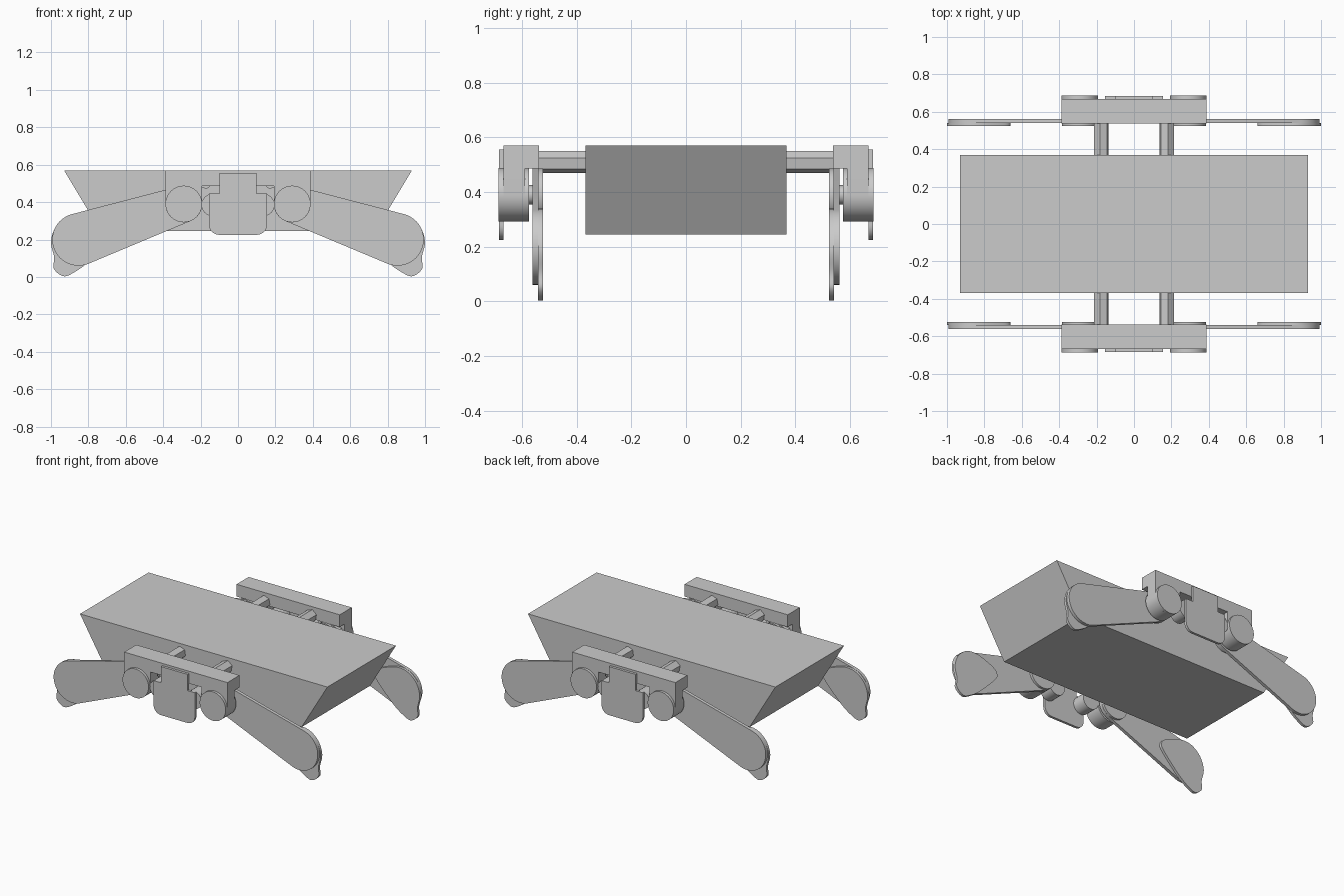
import bpy, bmesh, math

if "Cube" in bpy.data.objects:
    bpy.data.objects.remove(bpy.data.objects["Cube"])

grey = bpy.data.materials.new("plain_grey")
grey.diffuse_color = (0.6, 0.6, 0.6, 1)
grey.use_nodes = True
grey.node_tree.nodes["Principled BSDF"].inputs["Base Color"].default_value = grey.diffuse_color


def prism(name, pts, y0, y1, smooth=True):
    """Extrude an (x, z) outline along y."""
    bm = bmesh.new()
    a = [bm.verts.new((x, y0, z)) for x, z in pts]
    b = [bm.verts.new((x, y1, z)) for x, z in pts]
    bm.faces.new(a)
    bm.faces.new(b[::-1])
    n = len(pts)
    for i in range(n):
        bm.faces.new((a[i], b[i], b[(i + 1) % n], a[(i + 1) % n]))
    bmesh.ops.recalc_face_normals(bm, faces=bm.faces)
    me = bpy.data.meshes.new(name)
    bm.to_mesh(me)
    bm.free()
    me.materials.append(grey)
    ob = bpy.data.objects.new(name, me)
    bpy.context.collection.objects.link(ob)
    if smooth:
        bpy.ops.object.select_all(action='DESELECT')
        ob.select_set(True)
        bpy.context.view_layer.objects.active = ob
        bpy.ops.object.shade_smooth_by_angle(angle=math.radians(30))
    return ob


def arc(cx, cz, r, a0, a1, n):
    """Points along an arc, angles in degrees."""
    return [(cx + r * math.cos(math.radians(a0 + (a1 - a0) * i / n)),
             cz + r * math.sin(math.radians(a0 + (a1 - a0) * i / n))) for i in range(n + 1)]


def circle(cx, cz, r, n=40, start=0):
    return arc(cx, cz, r, start, start + 360, n)[:-1]


def taper(c0, r0, c1, r1):
    """Outline around two circles joined by tangents."""
    dx, dz = c1[0] - c0[0], c1[1] - c0[1]
    axis = math.degrees(math.atan2(dz, dx))
    t = math.degrees(math.acos((r0 - r1) / math.hypot(dx, dz)))
    return (arc(*c1, r1, axis - t, axis + t, 24)
            + arc(*c0, r0, axis + t, axis + 360 - t, 24))


def rounded(pts, steps=5):
    """Closed smooth curve through the points."""
    out, n = [], len(pts)
    for i in range(n):
        p = [pts[(i + k - 1) % n] for k in range(4)]
        for s in range(steps):
            t = s / steps
            out.append(tuple(0.5 * (2 * p[1][j] + (p[2][j] - p[0][j]) * t
                       + (2 * p[0][j] - 5 * p[1][j] + 4 * p[2][j] - p[3][j]) * t * t
                       + (3 * p[1][j] - p[0][j] - 3 * p[2][j] + p[3][j]) * t ** 3)
                       for j in (0, 1)))
    return out


def box(x0, x1, z0, z1):
    return [(x0, z0), (x1, z0), (x1, z1), (x0, z1)]


# Body: wide block narrowing toward the bottom
prism("body", [(-0.93, 0.57), (0.93, 0.57), (0.735, 0.245), (-0.735, 0.245)], -0.368, 0.368, False)

foot_pts = rounded([(0.66, 0.25), (0.69, 0.29), (0.81, 0.335), (0.9, 0.33), (0.97, 0.275),
                    (1.0, 0.19), (0.983, 0.105), (0.985, 0.045), (0.935, 0.004),
                    (0.88, 0.022), (0.80, 0.08), (0.68, 0.205)])

# Centre cover: narrow neck above a plate with rounded lower corners
half = arc(0.10, 0.28, 0.055, -90, 0, 8) + [(0.155, 0.445), (0.10, 0.445), (0.10, 0.555)]
cover_pts = half + [(-x, z) for x, z in reversed(half)]

for sy, end in ((-1, "front"), (1, "back")):
    # Mounting bar and centre cover
    prism(end + "_bar", box(-0.388, 0.388, 0.487, 0.57), sy * 0.538, sy * 0.668, False)
    prism(end + "_cover", cover_pts, sy * 0.668, sy * 0.685)

    for sx, side in ((-1, "left"), (1, "right")):
        tag = end + "_" + side

        def part(name, pts, y0, y1, smooth=True):
            return prism(tag + "_" + name, [(sx * x, z) for x, z in pts], sy * y0, sy * y1, smooth)

        # Drive housing under the bar, round motor and small gear beside it
        housing = arc(0.29, 0.39, 0.098, 180, 360, 24) + [(0.388, 0.49), (0.192, 0.49)]
        part("housing", housing, 0.59, 0.668)
        part("motor", circle(0.29, 0.39, 0.098), 0.574, 0.686)
        part("shaft", circle(0.29, 0.39, 0.035, 24), 0.53, 0.58)
        part("gear", circle(0.135, 0.385, 0.06, 24), 0.575, 0.668)
        # Leg arm with hub and rounded foot pad
        part("arm", taper((0.29, 0.39), 0.098, (0.853, 0.20), 0.14), 0.540, 0.562)
        part("hub", circle(0.29, 0.39, 0.096), 0.524, 0.541)
        part("foot", foot_pts, 0.523, 0.541)
        # Six-sided rod joining bar and body
        part("rod", circle(0.175, 0.51, 0.041, 6, 20), 0.35, 0.56, False)
